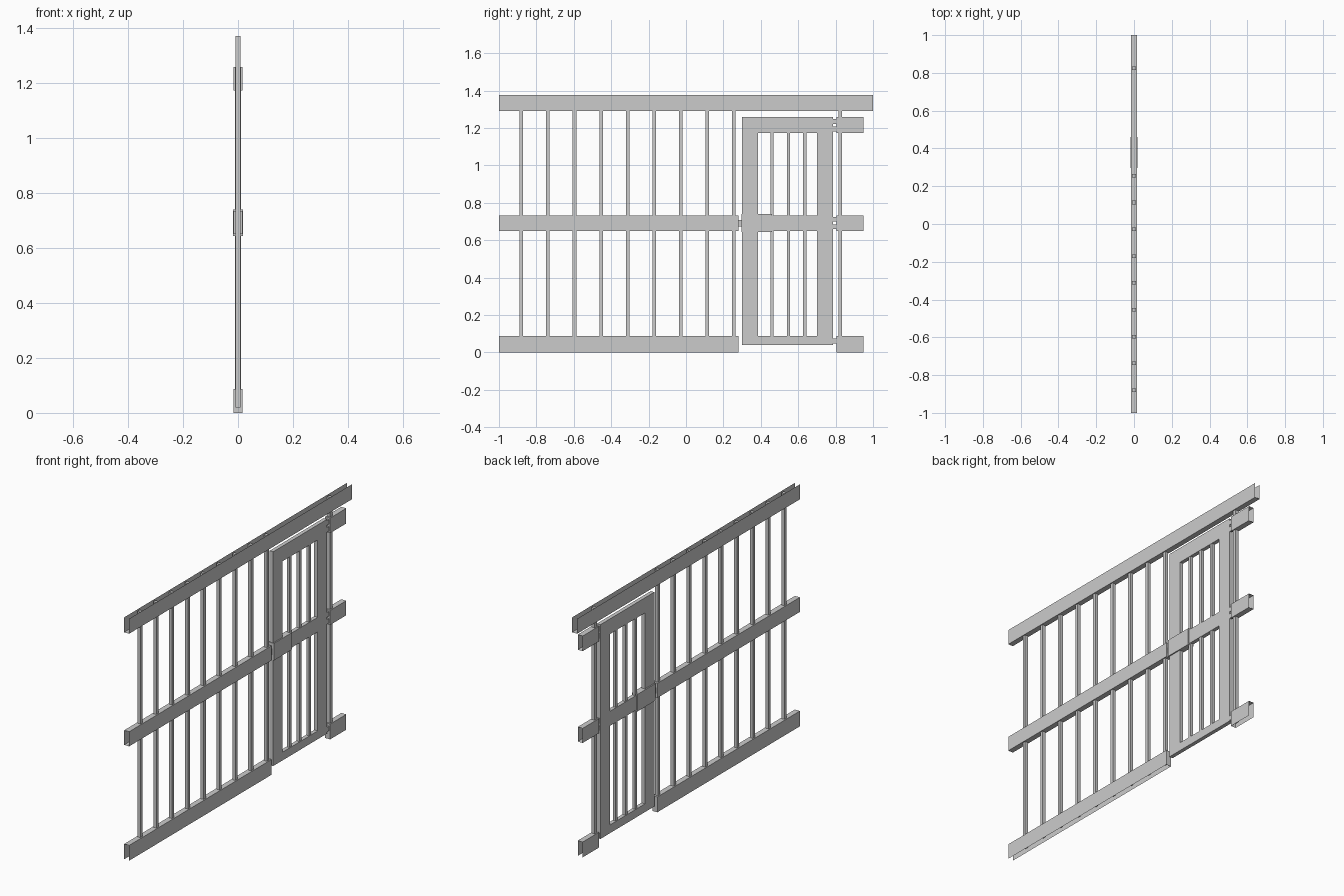
import bpy, bmesh

if "Cube" in bpy.data.objects:
    bpy.data.objects.remove(bpy.data.objects["Cube"])

W = 0.0155   # half depth of the sheet-metal rails
D = 0.011    # half depth of the gate frame
B = 0.0095   # half width of the bars


def block(name, hx, y0, y1, z0, z1, open_sides=()):
    """Box centred on x = 0; open_sides lists (axis, sign) faces to leave out."""
    bm = bmesh.new()
    bmesh.ops.create_cube(bm, size=1)
    gone = [f for f in bm.faces
            if any(f.normal[a] * s > 0.9 for a, s in open_sides)]
    bmesh.ops.delete(bm, geom=gone, context='FACES')
    for v in bm.verts:
        v.co = (v.co.x * 2 * hx,
                (y0 + y1) / 2 + v.co.y * (y1 - y0),
                (z0 + z1) / 2 + v.co.z * (z1 - z0))
    mesh = bpy.data.meshes.new(name)
    bm.to_mesh(mesh)
    bm.free()
    ob = bpy.data.objects.new(name, mesh)
    bpy.context.collection.objects.link(ob)
    return ob


FRONT, BACK, UP, DOWN = (1, -1), (1, 1), (2, 1), (2, -1)

# Long channel rails, folded from sheet
block("top_rail", W, -1, 1, 1.29, 1.375, [FRONT, BACK, UP])
block("middle_rail", W, -1, 0.28, 0.65, 0.733, [FRONT])
block("bottom_rail", W, -1, 0.28, 0, 0.087, [FRONT, DOWN])

# Short rails on the hinge side
block("upper_short_rail", W, 0.805, 0.95, 1.172, 1.258, [BACK])
block("middle_short_rail", W, 0.805, 0.95, 0.65, 0.733, [BACK])
block("lower_short_rail", W, 0.805, 0.95, 0, 0.087, [BACK, DOWN])

# Fixed vertical bars, evenly spaced, skipping the gate opening
for i in range(13):
    if i not in (9, 10, 11):
        y = -0.88 + 0.142 * i
        block("fence_bar", B, y - B, y + B, 0.02, 1.37)

# Gate frame
block("gate_latch_stile", D, 0.30, 0.385, 0.04, 1.258)
block("gate_hinge_stile", D, 0.70, 0.785, 0.04, 1.258)
for name, z0, z1 in (("bottom", 0.04, 0.087), ("middle", 0.65, 0.733), ("top", 1.172, 1.258)):
    block("gate_" + name + "_rail", D, 0.385, 0.70, z0, z1)

# Gate bars
for y in (0.46, 0.548, 0.635):
    for z0, z1 in ((0.087, 0.65), (0.733, 1.172)):
        block("gate_bar", 0.009, y - 0.009, y + 0.009, z0, z1)

# Lock case and bolt
block("lock_case", 0.0175, 0.297, 0.46, 0.643, 0.74)
block("lock_bolt", 0.006, 0.275, 0.30, 0.672, 0.708)

# Hinge knuckles
for z in (0.06, 0.672, 0.712, 1.195, 1.235):
    block("hinge_knuckle", 0.008, 0.785, 0.807, z - 0.013, z + 0.013)
